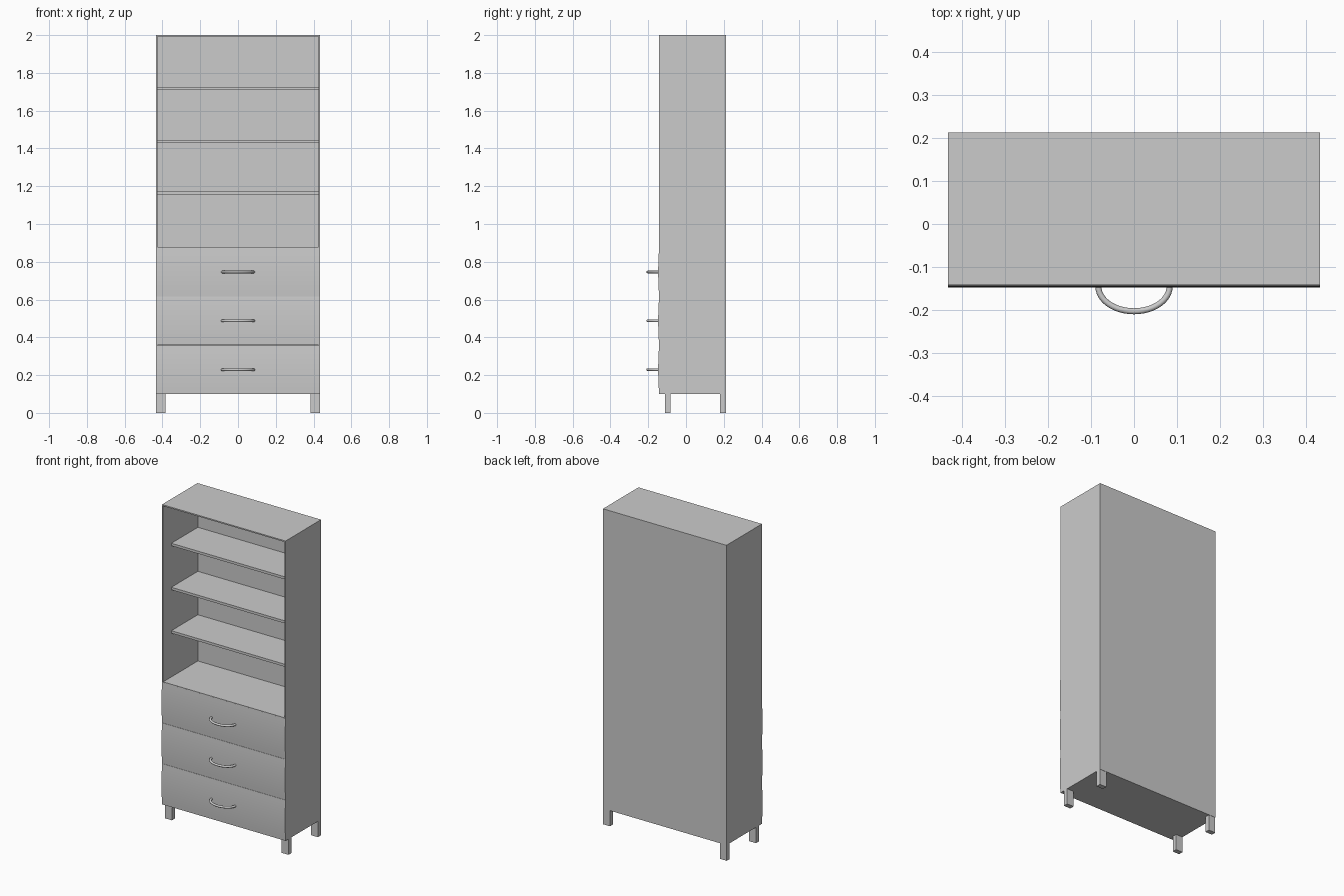
import bpy, bmesh, math
from mathutils import Vector

if "Cube" in bpy.data.objects:
    bpy.data.objects.remove(bpy.data.objects["Cube"])

W, FRONT, BACK = 0.433, -0.142, 0.213   # half width, front and back planes
Z0, ZM, Z1 = 0.10, 0.875, 2.0           # base, top of drawers, top
T = 0.008                               # panel thickness


def finish(name, bm):
    bmesh.ops.recalc_face_normals(bm, faces=bm.faces)
    me = bpy.data.meshes.new(name)
    bm.to_mesh(me)
    bm.free()
    ob = bpy.data.objects.new(name, me)
    bpy.context.collection.objects.link(ob)
    return ob


def box(name, x0, x1, y0, y1, z0, z1):
    bm = bmesh.new()
    bmesh.ops.create_cube(bm, size=1)
    for v in bm.verts:
        v.co = Vector(((x0 + x1) / 2 + v.co.x * (x1 - x0),
                       (y0 + y1) / 2 + v.co.y * (y1 - y0),
                       (z0 + z1) / 2 + v.co.z * (z1 - z0)))
    return finish(name, bm)


def smooth(ob):
    bpy.ops.object.select_all(action='DESELECT')
    ob.select_set(True)
    bpy.context.view_layer.objects.active = ob
    bpy.ops.object.shade_smooth_by_angle(angle=math.radians(35))


# Carcass panels
for side, s in (("left", -1), ("right", 1)):
    xa, xb = sorted((s * W, s * (W - T)))
    box(side + "_side_panel", xa, xb, FRONT, BACK, Z0, Z1)
box("top_panel", -W + T, W - T, FRONT, BACK, Z1 - T, Z1)
box("bottom_panel", -W + T, W - T, FRONT, BACK, Z0, Z0 + T)
box("niche_floor", -W + T, W - T, FRONT, BACK, ZM - T, ZM + 0.003)
box("back_panel", -W + T, W - T, BACK - T, BACK, Z0 + T, Z1 - T)

# Open shelves, set back from the front
for i, z in enumerate((1.163, 1.438, 1.717)):
    box(f"shelf_{i + 1}", -W + T, W - T, -0.06, BACK - T, z - 0.008, z + 0.008)

# Legs
for side, s in (("left", -1), ("right", 1)):
    xa, xb = sorted((s * W, s * (W - 0.048)))
    box("front_leg_" + side, xa, xb, -0.112, -0.082, 0, Z0)
    box("back_leg_" + side, xa, xb, 0.181, BACK - 0.002, 0, Z0)


# Drawer front: slightly bowed profile extruded across the width
def drawer_front(name, z0, z1, n=10):
    prof = [(FRONT + 0.012, z1), (FRONT + 0.012, z0)]
    for i in range(n + 1):
        t = i / n
        prof.append((FRONT - 0.0002 - 0.005 * 4 * t * (1 - t), z0 + (z1 - z0) * t))
    bm = bmesh.new()
    face = bm.faces.new([bm.verts.new((-W, y, z)) for y, z in prof])
    ext = bmesh.ops.extrude_face_region(bm, geom=[face])
    moved = [g for g in ext["geom"] if isinstance(g, bmesh.types.BMVert)]
    bmesh.ops.translate(bm, verts=moved, vec=(2 * W, 0, 0))
    smooth(finish(name, bm))


# Handle: round tube swept along a half ellipse
def handle(name, z, r=0.007, a=0.083, b=0.058, n=24, sides=12):
    bm = bmesh.new()
    rings = []
    for i in range(n + 1):
        u = math.pi * i / n
        p = Vector((a * math.cos(u), FRONT - 0.003 - b * math.sin(u), z))
        out = Vector((b * math.cos(u), -a * math.sin(u), 0)).normalized()
        rings.append([bm.verts.new(p + r * (math.cos(w) * out + math.sin(w) * Vector((0, 0, 1))))
                      for w in (2 * math.pi * k / sides for k in range(sides))])
    for p, q in zip(rings, rings[1:]):
        for k in range(sides):
            m = (k + 1) % sides
            bm.faces.new((p[k], p[m], q[m], q[k]))
    bm.faces.new(rings[0])
    bm.faces.new(rings[-1])
    smooth(finish(name, bm))


# Three drawers with handles
H = (ZM - Z0) / 3
for i in range(3):
    z = Z0 + i * H
    drawer_front(f"drawer_front_{i + 1}", z + 0.0005, z + H - 0.0005)
    handle(f"drawer_handle_{i + 1}", z + H / 2)
